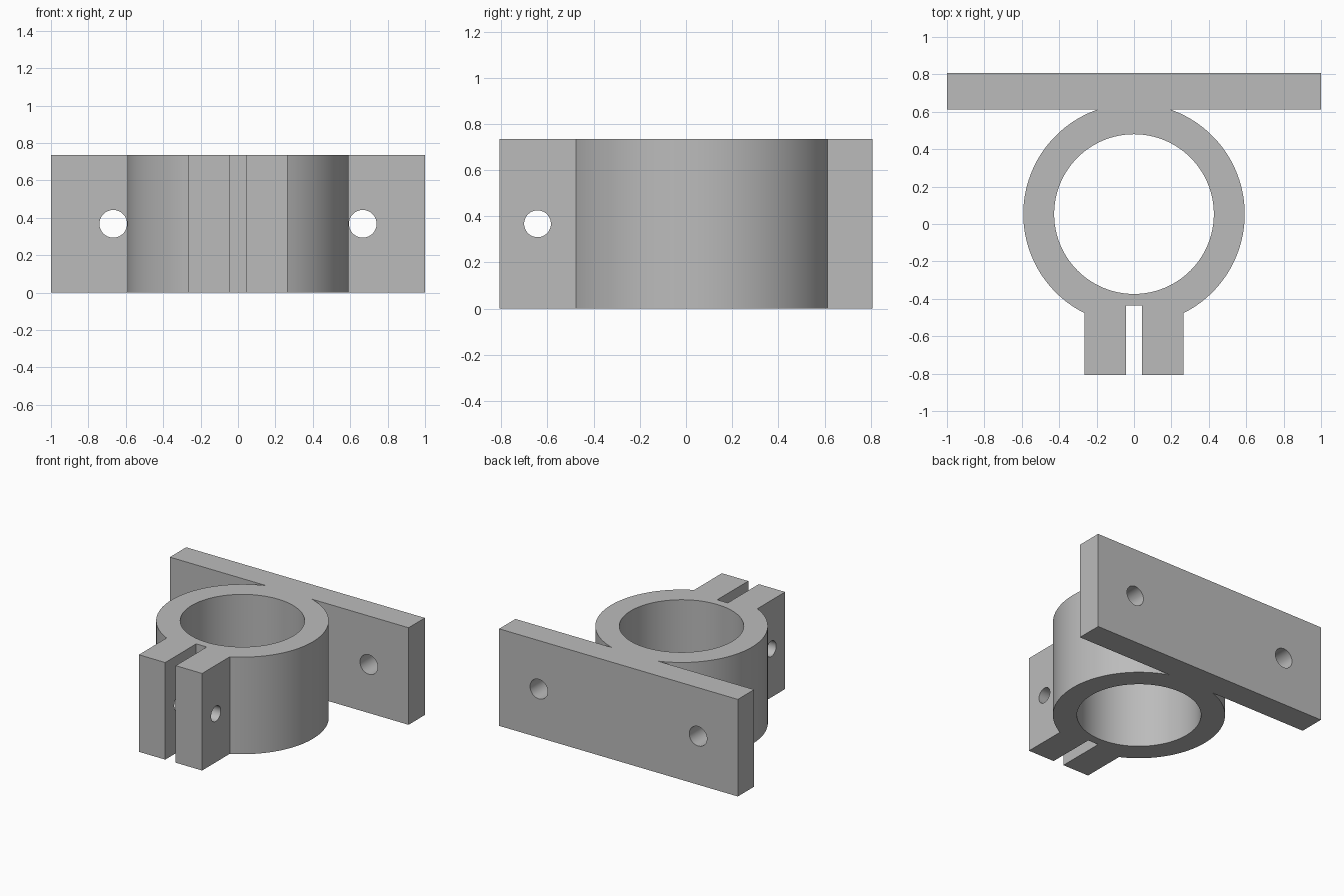
import bpy
import bmesh
from math import asin, cos, sin, pi, radians
from mathutils import Matrix

cube = bpy.data.objects.get("Cube")
if cube:
    bpy.data.objects.remove(cube, do_unlink=True)

HEIGHT = 0.735
CENTRE_Y = 0.053
OUTER, BORE = 0.592, 0.427
PLATE_FRONT, PLATE_BACK = 0.613, 0.808
EAR_OUT, EAR_IN, EAR_END, SLOT_END = 0.265, 0.044, -0.808, -0.437

grey = bpy.data.materials.new("plain_grey")
grey.use_nodes = True
colour = (0.5, 0.5, 0.5, 1)
grey.diffuse_color = colour
grey.node_tree.nodes["Principled BSDF"].inputs["Base Color"].default_value = colour


def arc(radius, start, end, steps):
    """Points on a circle about the bore axis."""
    angles = [start + (end - start) * i / steps for i in range(steps + 1)]
    return [(radius * cos(a), CENTRE_Y + radius * sin(a)) for a in angles]


def add_object(name, mesh):
    obj = bpy.data.objects.new(name, mesh)
    bpy.context.collection.objects.link(obj)
    return obj


def drill(target, name, radius, centre, axis):
    """Cut a round hole through the target along an axis."""
    bm = bmesh.new()
    bmesh.ops.create_cone(bm, cap_ends=True, segments=48, radius1=radius,
                          radius2=radius, depth=0.8)
    bmesh.ops.rotate(bm, verts=bm.verts, matrix=Matrix.Rotation(pi / 2, 3, axis))
    bmesh.ops.translate(bm, verts=bm.verts, vec=centre)
    mesh = bpy.data.meshes.new(name)
    bm.to_mesh(mesh)
    bm.free()
    mesh.materials.append(grey)
    cutter = add_object(name, mesh)
    mod = target.modifiers.new(name, "BOOLEAN")
    mod.operation, mod.solver, mod.object = "DIFFERENCE", "EXACT", cutter
    return cutter


# Right half of the outline: slot, clamp ear, ring wall, mounting plate
ear_angle = -pi / 2 + asin(EAR_OUT / OUTER)
plate_angle = asin((PLATE_FRONT - CENTRE_Y) / OUTER)
half = [(EAR_IN, SLOT_END), (EAR_IN, EAR_END), (EAR_OUT, EAR_END)]
half += arc(OUTER, ear_angle, plate_angle, 48)
half += [(1, PLATE_FRONT), (1, PLATE_BACK)]
outline = half + [(-x, y) for x, y in reversed(half)]
bore = arc(BORE, 0, 2 * pi, 96)[:-1]

# Filled profile extruded to the full height
curve = bpy.data.curves.new("bracket_profile", "CURVE")
curve.dimensions = "2D"
curve.fill_mode = "BOTH"
curve.extrude = HEIGHT / 2
for points in (outline, bore):
    spline = curve.splines.new("POLY")
    spline.points.add(len(points) - 1)
    for p, (x, y) in zip(spline.points, points):
        p.co = (x, y, 0, 1)
    spline.use_cyclic_u = True
profile = add_object("bracket_profile", curve)
bpy.context.view_layer.update()
graph = bpy.context.evaluated_depsgraph_get()
mesh = bpy.data.meshes.new_from_object(profile.evaluated_get(graph))
bpy.data.objects.remove(profile, do_unlink=True)

# Weld into a clean solid standing on the ground
bm = bmesh.new()
bm.from_mesh(mesh)
bmesh.ops.remove_doubles(bm, verts=bm.verts, dist=0.0001)
bmesh.ops.translate(bm, verts=bm.verts, vec=(0, 0, HEIGHT / 2))
bmesh.ops.recalc_face_normals(bm, faces=bm.faces)
bm.to_mesh(mesh)
bm.free()
mesh.materials.clear()
mesh.materials.append(grey)
bracket = add_object("clamp_bracket", mesh)

# Two mounting holes in the plate and one bolt hole across the ears
mid = HEIGHT / 2
cutters = [drill(bracket, "mounting_hole_" + side, 0.074, (x, 0.75, mid), "X")
           for side, x in (("left", 0.667), ("right", -0.667))]
cutters.append(drill(bracket, "bolt_hole", 0.058, (0, -0.643, mid), "Y"))

# Bake the holes, then drop the cutters
bpy.context.view_layer.objects.active = bracket
bracket.select_set(True)
for mod in list(bracket.modifiers):
    bpy.ops.object.modifier_apply(modifier=mod.name)
for cutter in cutters:
    bpy.data.objects.remove(cutter, do_unlink=True)
bpy.ops.object.shade_smooth_by_angle(angle=radians(25))
